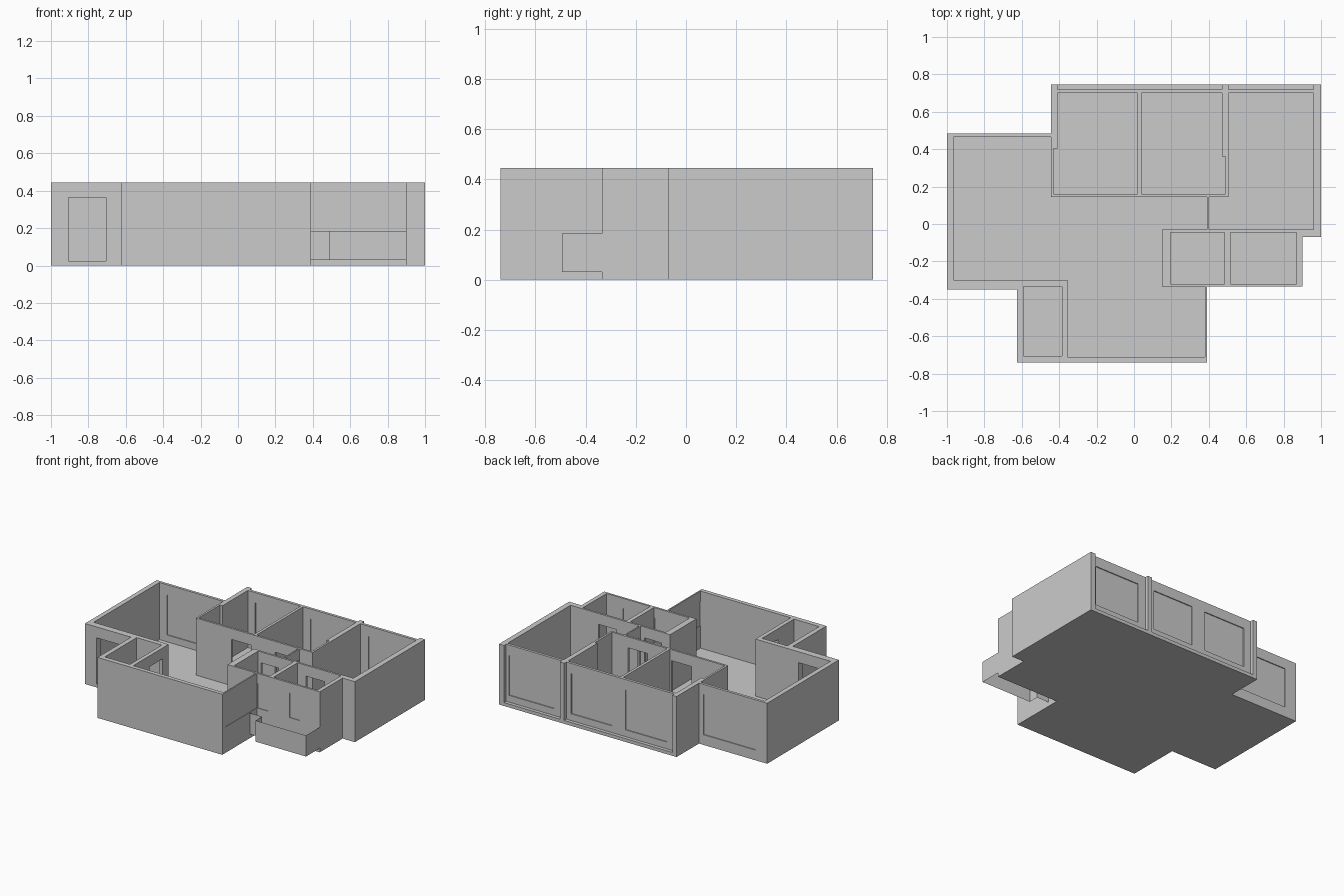
import bpy

if "Cube" in bpy.data.objects:
    bpy.data.objects.remove(bpy.data.objects["Cube"])

TOP, FLOOR = 0.445, 0.025


def add_object(name, verts, faces):
    mesh = bpy.data.meshes.new(name)
    mesh.from_pydata(verts, [], faces)
    ob = bpy.data.objects.new(name, mesh)
    bpy.context.collection.objects.link(ob)
    return ob


def prism(name, outline, z0, z1):
    """Extrude a counter-clockwise plan outline between two heights."""
    n = len(outline)
    verts = [(x, y, z) for z in (z0, z1) for x, y in outline]
    faces = [tuple(range(n - 1, -1, -1)), tuple(range(n, 2 * n))]
    faces += [(i, (i + 1) % n, n + (i + 1) % n, n + i) for i in range(n)]
    return add_object(name, verts, faces)


def rect(x0, y0, x1, y1):
    return [(x0, y0), (x1, y0), (x1, y1), (x0, y1)]


# Solid block in the outline of the flat
flat = prism("walls_and_floor", [
    (-1, -0.35), (-0.625, -0.35), (-0.625, -0.74), (0.39, -0.74),
    (0.39, -0.335), (0.9, -0.335), (0.9, -0.07), (1, -0.07),
    (1, 0.745), (-0.445, 0.745), (-0.445, 0.485), (-1, 0.485)], 0, TOP)

# Rooms, hollowed down to the floor
rooms = {
    "living_room": [(-0.965, -0.3), (-0.355, -0.3), (-0.355, -0.71), (0.38, -0.71),
                    (0.38, -0.335), (0.15, -0.335), (0.15, -0.03), (0.39, -0.03),
                    (0.39, 0.145), (-0.445, 0.145), (-0.445, 0.465), (-0.965, 0.465)],
    "store_room": rect(-0.59, -0.705, -0.385, -0.335),
    "left_bedroom": [(-0.43, 0.16), (0.02, 0.16), (0.02, 0.7), (-0.41, 0.7),
                     (-0.41, 0.405), (-0.43, 0.405)],
    "middle_bedroom": [(0.04, 0.16), (0.49, 0.16), (0.49, 0.36), (0.47, 0.36),
                       (0.47, 0.7), (0.04, 0.7)],
    "right_bedroom": [(0.4, -0.03), (0.96, -0.03), (0.96, 0.7), (0.505, 0.7),
                      (0.505, 0.145), (0.4, 0.145)],
    "left_bathroom": rect(0.195, -0.32, 0.485, -0.045),
    "right_bathroom": rect(0.515, -0.32, 0.87, -0.045),
    "left_back_recess": rect(-0.41, 0.72, 0.47, 0.8),
    "right_back_recess": rect(0.505, 0.72, 0.96, 0.8),
}
cutters = [prism(n + "_cutter", o, FLOOR, TOP + 0.1) for n, o in rooms.items()]

# Door openings
doors = [
    rect(-0.905, -0.37, -0.705, -0.29),    # front entrance
    rect(-0.395, -0.52, -0.345, -0.37),    # store room
    rect(-0.155, 0.135, 0.005, 0.17),      # left bedroom
    rect(0.2, 0.135, 0.36, 0.17),          # middle bedroom
    rect(0.38, -0.01, 0.41, 0.13),         # right bedroom
    rect(0.22, -0.055, 0.36, -0.02),       # left bathroom
    rect(0.585, -0.055, 0.735, -0.02),     # right bathroom
]
cutters += [prism("door_cutter", d, FLOOR, 0.365) for d in doors]

# Windows: plan range inside the wall thickness, sill and head heights
windows = {
    "living_back_window": (-0.905, 0.465, -0.48, 0.485, 0.075, 0.37),
    "left_bedroom_window": (-0.35, 0.7, -0.01, 0.72, 0.075, 0.37),
    "middle_bedroom_window": (0.1, 0.7, 0.43, 0.72, 0.075, 0.37),
    "right_bedroom_window": (0.57, 0.7, 0.935, 0.72, 0.075, 0.37),
    "left_bathroom_window": (0.395, -0.335, 0.48, -0.32, 0.19, 0.37),
    "right_bathroom_window": (0.655, -0.335, 0.735, -0.32, 0.19, 0.37),
    "living_side_window": (0.38, -0.71, 0.39, -0.34, 0.19, 0.37),
}
for name, (x0, y0, x1, y1, z0, z1) in windows.items():
    if x1 - x0 > y1 - y0:
        m = (y0 + y1) / 2
        hole, pane = rect(x0, y0 - .01, x1, y1 + .01), rect(x0, m - .003, x1, m + .003)
    else:
        m = (x0 + x1) / 2
        hole, pane = rect(x0 - .01, y0, x1 + .01, y1), rect(m - .002, y0, m + .002, y1)
    cutters.append(prism("window_cutter", hole, z0, z1))
    prism(name + "_pane", pane, z0, z1)

# Cut everything out, then discard the cutters
for c in cutters:
    c.hide_render = True
    mod = flat.modifiers.new("cut", 'BOOLEAN')
    mod.operation, mod.solver, mod.object = 'DIFFERENCE', 'EXACT', c
deps = bpy.context.evaluated_depsgraph_get()
result = bpy.data.meshes.new_from_object(flat.evaluated_get(deps))
flat.modifiers.clear()
flat.data = result
for c in cutters:
    bpy.data.objects.remove(c)

# Thin balcony parapet, open above and below
path = [(0.39, -0.42), (0.49, -0.42), (0.49, -0.495), (0.9, -0.495), (0.9, -0.335)]
n = len(path)
add_object("balcony_parapet", [(x, y, z) for z in (0.03, 0.185) for x, y in path],
           [(i, i + 1, n + i + 1, n + i) for i in range(n - 1)])
